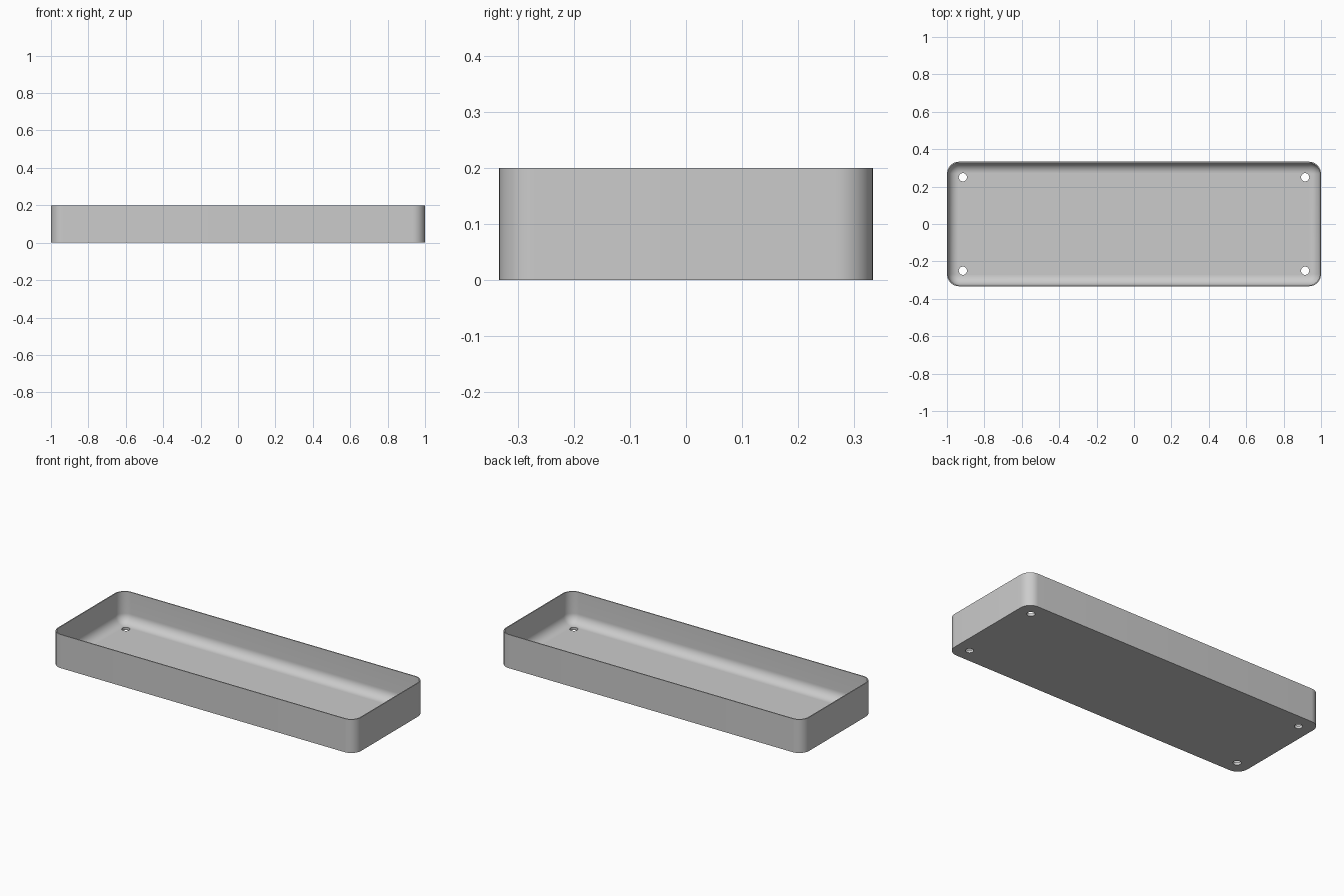
import bpy, bmesh, math

cube = bpy.data.objects.get("Cube")
if cube:
    bpy.data.objects.remove(cube, do_unlink=True)

HALF_X, HALF_Y, HEIGHT = 1.0, 0.333, 0.2
CORNER, WALL, FLOOR, FILLET = 0.065, 0.006, 0.0155, 0.055
HOLE_X, HOLE_Y, HOLE_R = 0.915, 0.25, 0.022
ARC = 12

grey = bpy.data.materials.new("light grey")
grey.use_nodes = True
colour = (0.6, 0.6, 0.6, 1)
grey.diffuse_color = colour
grey.node_tree.nodes["Principled BSDF"].inputs["Base Color"].default_value = colour


def rounded_loop(bm, inset, z):
    """Rounded rectangle, inset from the outer outline."""
    radius = CORNER - inset
    loop = []
    for i, (sx, sy) in enumerate([(1, 1), (-1, 1), (-1, -1), (1, -1)]):
        for k in range(ARC + 1):
            a = math.pi / 2 * (i + k / ARC)
            loop.append(bm.verts.new((sx * (HALF_X - CORNER) + radius * math.cos(a),
                                      sy * (HALF_Y - CORNER) + radius * math.sin(a), z)))
    return loop


# Tray shell: outer wall, rim, inner wall, then a fillet down to the floor
profile = [(0, 0), (0, HEIGHT), (WALL, HEIGHT)]
for k in range(ARC + 1):
    a = math.pi / 2 * k / ARC
    profile.append((WALL + FILLET * (1 - math.cos(a)), FLOOR + FILLET * (1 - math.sin(a))))

bm = bmesh.new()
loops = [rounded_loop(bm, inset, z) for inset, z in profile]
for low, high in zip(loops, loops[1:]):
    for i in range(len(low)):
        j = (i + 1) % len(low)
        bm.faces.new((low[i], low[j], high[j], high[i]))
bm.faces.new(reversed(loops[0]))
bm.faces.new(loops[-1])
bmesh.ops.recalc_face_normals(bm, faces=bm.faces)
mesh = bpy.data.meshes.new("tray")
bm.to_mesh(mesh)
bm.free()
mesh.materials.append(grey)
tray = bpy.data.objects.new("tray", mesh)
bpy.context.collection.objects.link(tray)

# Corner holes through the floor
bm = bmesh.new()
for sx in (-1, 1):
    for sy in (-1, 1):
        made = bmesh.ops.create_cone(bm, cap_ends=True, segments=32,
                                     radius1=HOLE_R, radius2=HOLE_R, depth=0.1)
        bmesh.ops.translate(bm, verts=made["verts"], vec=(sx * HOLE_X, sy * HOLE_Y, 0))
cut_mesh = bpy.data.meshes.new("hole_cutter")
bm.to_mesh(cut_mesh)
bm.free()
cut_mesh.materials.append(grey)
cutter = bpy.data.objects.new("hole_cutter", cut_mesh)
cutter.hide_render = True
bpy.context.collection.objects.link(cutter)

for obj in bpy.context.selected_objects:
    obj.select_set(False)
tray.select_set(True)
bpy.context.view_layer.objects.active = tray
cut = tray.modifiers.new("holes", "BOOLEAN")
cut.operation = "DIFFERENCE"
cut.solver = "EXACT"
cut.object = cutter
bpy.ops.object.modifier_apply(modifier=cut.name)
bpy.data.objects.remove(cutter, do_unlink=True)

# Soft corners and fillet, crisp rim and base
bpy.ops.object.shade_smooth_by_angle(angle=math.radians(30))
